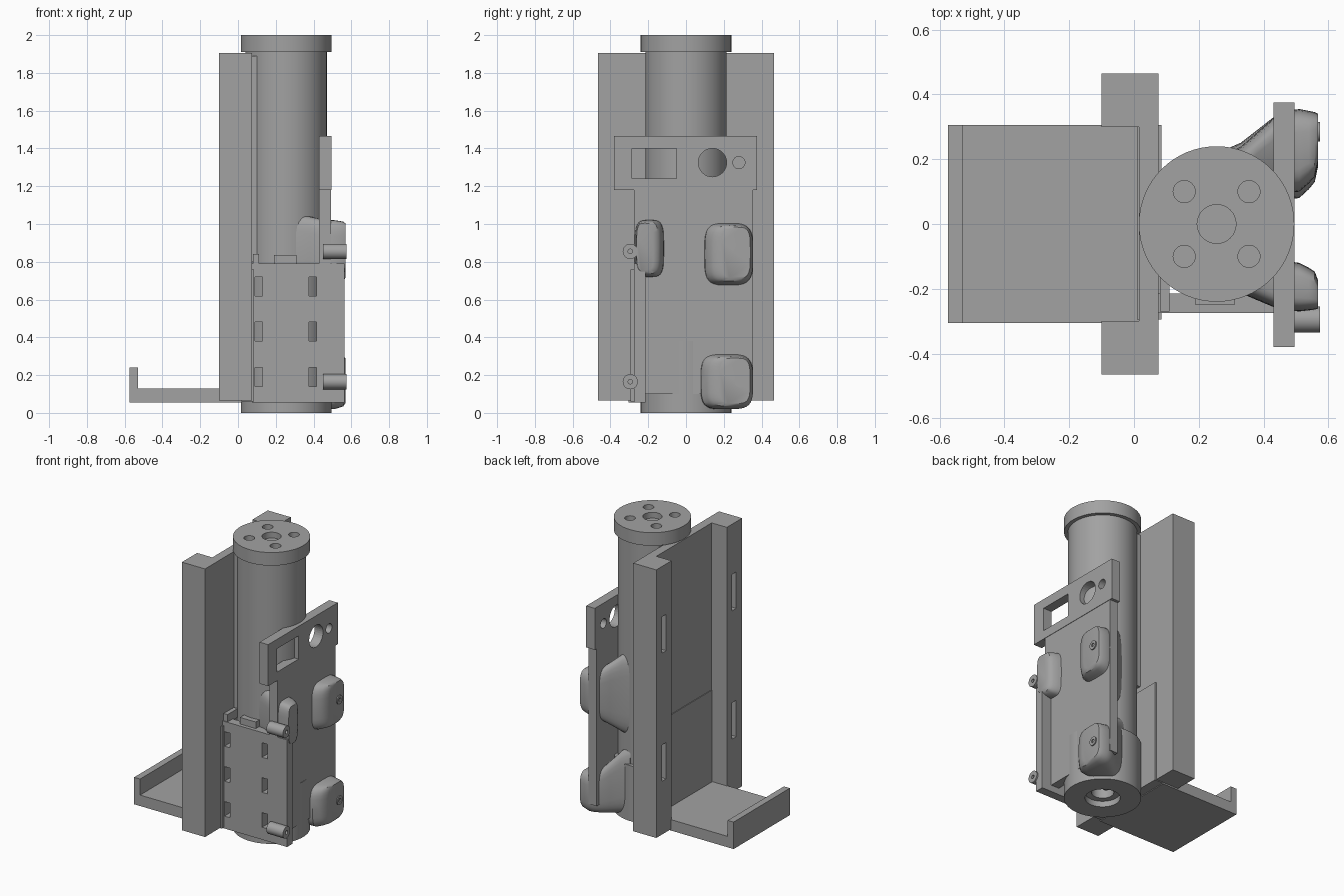
import bpy, bmesh, math
from mathutils import Matrix, Vector

if "Cube" in bpy.data.objects:
    bpy.data.objects.remove(bpy.data.objects["Cube"])

GREY = (0.36, 0.36, 0.36, 1)
mat = bpy.data.materials.new("matte grey")
mat.use_nodes = True
mat.diffuse_color = GREY
mat.node_tree.nodes["Principled BSDF"].inputs["Base Color"].default_value = GREY


def finish(bm, name):
    bmesh.ops.recalc_face_normals(bm, faces=bm.faces)
    mesh = bpy.data.meshes.new(name)
    bm.to_mesh(mesh)
    bm.free()
    mesh.materials.append(mat)
    ob = bpy.data.objects.new(name, mesh)
    bpy.context.collection.objects.link(ob)
    return ob


def box(name, x, y, z):
    bm = bmesh.new()
    bmesh.ops.create_cube(bm, size=1)
    lo, hi = Vector((x[0], y[0], z[0])), Vector((x[1], y[1], z[1]))
    bmesh.ops.transform(bm, verts=bm.verts,
                        matrix=Matrix.Translation((lo + hi) / 2) @ Matrix.Diagonal((*(hi - lo), 1)))
    return finish(bm, name)


def rod(name, radius, start, length, axis="Z", sides=32):
    bm = bmesh.new()
    bmesh.ops.create_cone(bm, cap_ends=True, segments=sides, radius1=radius, radius2=radius, depth=length)
    bmesh.ops.translate(bm, verts=bm.verts, vec=(0, 0, length / 2))
    turn = Matrix.Rotation(math.pi / 2, 4, "Y") if axis == "X" else Matrix()
    bmesh.ops.transform(bm, verts=bm.verts, matrix=Matrix.Translation(start) @ turn)
    return finish(bm, name)


def activate(ob):
    bpy.ops.object.select_all(action="DESELECT")
    ob.select_set(True)
    bpy.context.view_layer.objects.active = ob


def cut(ob, cutters):
    activate(ob)
    for c in cutters:
        mod = ob.modifiers.new("cut", "BOOLEAN")
        mod.operation, mod.solver, mod.object = "DIFFERENCE", "EXACT", c
        bpy.ops.object.modifier_apply(modifier=mod.name)
        bpy.data.objects.remove(c)


def smooth(ob):
    activate(ob)
    bpy.ops.object.shade_smooth_by_angle(angle=math.radians(35))


CX = 0.255  # tube axis

# Main tube with stepped base and drilled top flange
tube = rod("tube", 0.215, (CX, 0, 0.3), 1.65, sides=64)
base = rod("tube_base", 0.24, (CX, 0, 0), 0.38, sides=64)
cut(base, [rod("bore", 0.11, (CX, 0, -0.05), 0.09),
           rod("inner_bore", 0.07, (CX, 0, -0.05), 0.2)])
flange = rod("top_flange", 0.24, (CX, 0, 1.91), 0.09, sides=64)
drills = [rod("drill", 0.034, (CX + sx * 0.1, sy * 0.1, 1.96), 0.1)
          for sx in (-1, 1) for sy in (-1, 1)]
cut(flange, drills + [rod("centre_drill", 0.06, (CX, 0, 1.96), 0.1)])
cut(tube, [])
for ob in (tube, base, flange):
    smooth(ob)

# Channel open to the side, with blind slots in both legs
channel = box("channel", (-0.1, 0.075), (-0.465, 0.465), (0.065, 1.905))
cutters = [box("channel_hollow", (-0.2, 0.015), (-0.3, 0.3), (0, 2))]
for side in (-1, 1):
    for low in (0.43, 1.31):
        cutters.append(box("leg_slot", (-0.2, -0.02),
                           (side * 0.38 - 0.022, side * 0.38 + 0.022), (low, low + 0.25)))
cut(channel, cutters)
box("tube_saddle", (0.06, 0.1), (-0.15, 0.15), (0.8, 1.89))
box("tray_bracket", (0.01, 0.085), (-0.295, 0.305), (0.06, 0.76))

# Tray with raised end lip
box("tray", (-0.55, 0.02), (-0.305, 0.305), (0.055, 0.13))
box("tray_lip", (-0.575, -0.53), (-0.305, 0.305), (0.055, 0.24))

# Front plate with two columns of slots
front = box("front_plate", (0.075, 0.565), (-0.275, -0.215), (0.055, 0.79))
cut(front, [box("plate_slot", (x - 0.02, x + 0.02), (-0.4, -0.1), (z - 0.05, z + 0.05))
            for x in (0.11, 0.395) for z in (0.19, 0.43, 0.67)])
box("rear_tab", (0.08, 0.11), (-0.27, -0.16), (0.78, 0.84))
box("middle_tab", (0.19, 0.31), (-0.25, -0.19), (0.78, 0.835))

# Side plate with wider head, pierced by a window and two round holes
box("side_plate", (0.43, 0.492), (-0.275, 0.355), (0.1, 1.2))
head = box("side_plate_head", (0.43, 0.495), (-0.38, 0.375), (1.18, 1.465))
cut(head, [box("window", (0.3, 0.6), (-0.285, -0.05), (1.24, 1.4)),
           rod("large_hole", 0.075, (0.3, 0.14, 1.325), 0.3, "X"),
           rod("small_hole", 0.032, (0.3, 0.28, 1.325), 0.3, "X")])


# Rounded mounts that flare back through the side plate into the tube
def mount(name, inner, outer, low, high, root, flare_low, flare_high, sides=32):
    """Loft rounded sections along x; steps are (x, inset, flare)."""
    steps = ((0.27, 0, 1), (0.33, 0, 0.8), (0.38, 0, 0.5), (0.43, 0, 0.2), (0.47, 0, 0.05),
             (0.51, 0, 0), (0.54, 0.1, 0), (0.558, 0.18, 0), (0.568, 0.35, 0))
    bm = bmesh.new()
    rings = []
    for x, inset, flare in steps:
        o = outer + (root - outer) * flare
        i = inner * (1 - flare)
        i += (o - i) * inset
        o += (i - o) * inset * 0.25
        z0 = low - flare_low * flare + (high - low) * inset * 0.3
        z1 = high + flare_high * flare - (high - low) * inset * 0.15
        ring = []
        for k in range(sides):
            a = math.tau * k / sides
            c, s = math.cos(a), math.sin(a)
            u = math.copysign(abs(c) ** 0.5, c)
            v = math.copysign(abs(s) ** 0.5, s)
            ring.append(bm.verts.new((x, (i + o) / 2 + u * (o - i) / 2,
                                      (z0 + z1) / 2 + v * (z1 - z0) / 2)))
        rings.append(ring)
    for a, b in zip(rings, rings[1:]):
        for k in range(sides):
            n = (k + 1) % sides
            bm.faces.new((a[k], a[n], b[n], b[k]))
    bm.faces.new(rings[0])
    bm.faces.new(rings[-1])
    smooth(finish(bm, name))


mount("upper_mount", 0.1, 0.355, 0.68, 1.0, 0.21, 0.15, 0.15)
mount("lower_mount", 0.08, 0.355, 0.02, 0.305, 0.225, 0, 0.2)
mount("front_mount", -0.12, -0.27, 0.72, 1.02, -0.2, 0, 0.04)

# Screw bosses
for z in (0.165, 0.855):
    for name, y, r, x in (("front_boss", -0.295, 0.04, 0.45), ("rear_boss", 0.285, 0.03, 0.54)):
        boss = rod(name, r, (x, y, z), 0.575 - x, "X")
        cut(boss, [rod("screw_hole", 0.012, (0.55, y, z), 0.1, "X", 16)])
        smooth(boss)
